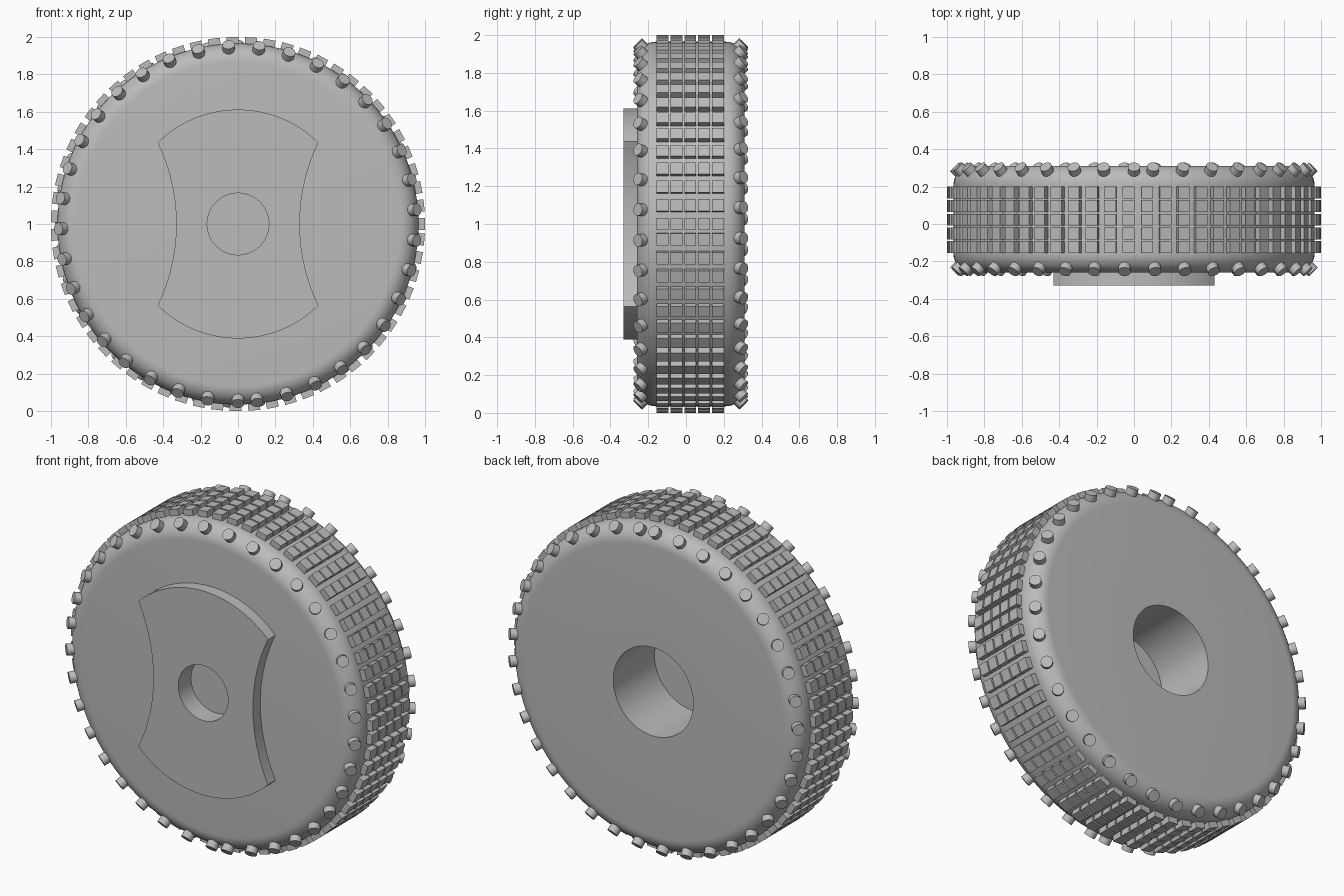
import bpy, bmesh
from math import sin, cos, pi, atan2, asin, radians
from mathutils import Matrix, Vector

cube = bpy.data.objects.get("Cube")
if cube:
    bpy.data.objects.remove(cube, do_unlink=True)

rubber = bpy.data.materials.new("plain_grey")
rubber.use_nodes = True
GREY = (0.5, 0.5, 0.5, 1)
rubber.diffuse_color = GREY
rubber.node_tree.nodes["Principled BSDF"].inputs["Base Color"].default_value = GREY

HUB = Vector((0, 0, 1))
BODY_R, FRONT, BACK, FILLET = 0.965, -0.26, 0.31, 0.1
BORE_R, SOCKET_R = 0.165, 0.265


def finish(bm, name, smooth=True):
    """Turn a bmesh built around the axle into an object at hub height."""
    bmesh.ops.remove_doubles(bm, verts=bm.verts, dist=1e-5)
    bmesh.ops.recalc_face_normals(bm, faces=bm.faces)
    mesh = bpy.data.meshes.new(name)
    bm.to_mesh(mesh)
    bm.free()
    mesh.materials.append(rubber)
    obj = bpy.data.objects.new(name, mesh)
    obj.location = HUB
    bpy.context.collection.objects.link(obj)
    if smooth:
        bpy.ops.object.select_all(action='DESELECT')
        obj.select_set(True)
        bpy.context.view_layer.objects.active = obj
        bpy.ops.object.shade_smooth_by_angle(angle=radians(30))
    return obj


def arc(cx, cy, r, a0, a1, n):
    return [(cx + r * cos(a0 + (a1 - a0) * i / n), cy + r * sin(a0 + (a1 - a0) * i / n))
            for i in range(n + 1)]


# Wheel body: lathed profile (radius, y) with rounded shoulders and blind holes
core = BODY_R - FILLET
profile = [(0, -0.21), (BORE_R, -0.21), (BORE_R, FRONT)]
profile += arc(core, FRONT + FILLET, FILLET, -pi / 2, 0, 10)
profile += arc(core, BACK - FILLET, FILLET, 0, pi / 2, 10)
profile += [(SOCKET_R, BACK), (SOCKET_R, -0.08), (0, -0.08)]
bm = bmesh.new()
verts = [bm.verts.new((r, y, 0)) for r, y in profile]
edges = [bm.edges.new(pair) for pair in zip(verts, verts[1:])]
bmesh.ops.spin(bm, geom=verts + edges, cent=(0, 0, 0), axis=(0, 1, 0),
               angle=2 * pi, steps=128, use_merge=True)
finish(bm, "wheel_body")

# Hub plate: round ends, hollowed sides, hole through the middle
PLATE_R, CORNER_X = 0.612, 0.43
corner_z = (PLATE_R ** 2 - CORNER_X ** 2) ** 0.5
corner = atan2(corner_z, CORNER_X)
bow = asin(corner_z)
side_x = CORNER_X + cos(bow)
half = arc(0, 0, PLATE_R, corner, pi - corner, 24)[:-1]
half += arc(-side_x, 0, 1, bow, -bow, 24)[:-1]
outline = half + [(-x, -z) for x, z in half]
bm = bmesh.new()
rings = []
for y, inner in ((FRONT, False), (-0.33, False), (-0.33, True), (FRONT, True)):
    ring = []
    for x, z in outline:
        k = BORE_R / (x * x + z * z) ** 0.5 if inner else 1
        ring.append(bm.verts.new((x * k, y, z * k)))
    rings.append(ring)
n = len(outline)
for a, b in zip(rings, rings[1:]):
    for i in range(n):
        j = (i + 1) % n
        bm.faces.new((a[i], a[j], b[j], b[i]))
finish(bm, "hub_plate")

# Tread: rows of five small blocks stepped round the rim
bm = bmesh.new()
for row in range(63):
    turn = Matrix.Rotation(-0.1 * row, 4, 'Y')
    for col in range(5):
        place = Matrix.Translation((0.976, 0.0225 + (col - 2) * 0.073, 0))
        size = Matrix.Diagonal((0.048, 0.063, 0.064, 1))
        bmesh.ops.create_cube(bm, size=1, matrix=turn @ place @ size)
finish(bm, "tread_blocks", smooth=False)


# Shoulder studs: short pegs standing at 45 degrees on each rounded edge
def stud_ring(name, side, y_edge, start):
    bm = bmesh.new()
    tilt = Vector((1, side, 0)).normalized()
    base = Vector((core, y_edge - side * FILLET, 0)) + tilt * (FILLET + 0.005)
    peg = Matrix.Translation(base) @ tilt.to_track_quat('Z', 'Y').to_matrix().to_4x4()
    for i in range(37):
        turn = Matrix.Rotation(start - side * radians(9.83) * i, 4, 'Y')
        bmesh.ops.create_cone(bm, cap_ends=True, segments=20, radius1=0.033,
                              radius2=0.033, depth=0.06, matrix=turn @ peg)
    finish(bm, name)


stud_ring("front_studs", -1, FRONT, pi / 2)
stud_ring("back_studs", 1, BACK, -pi / 2)
